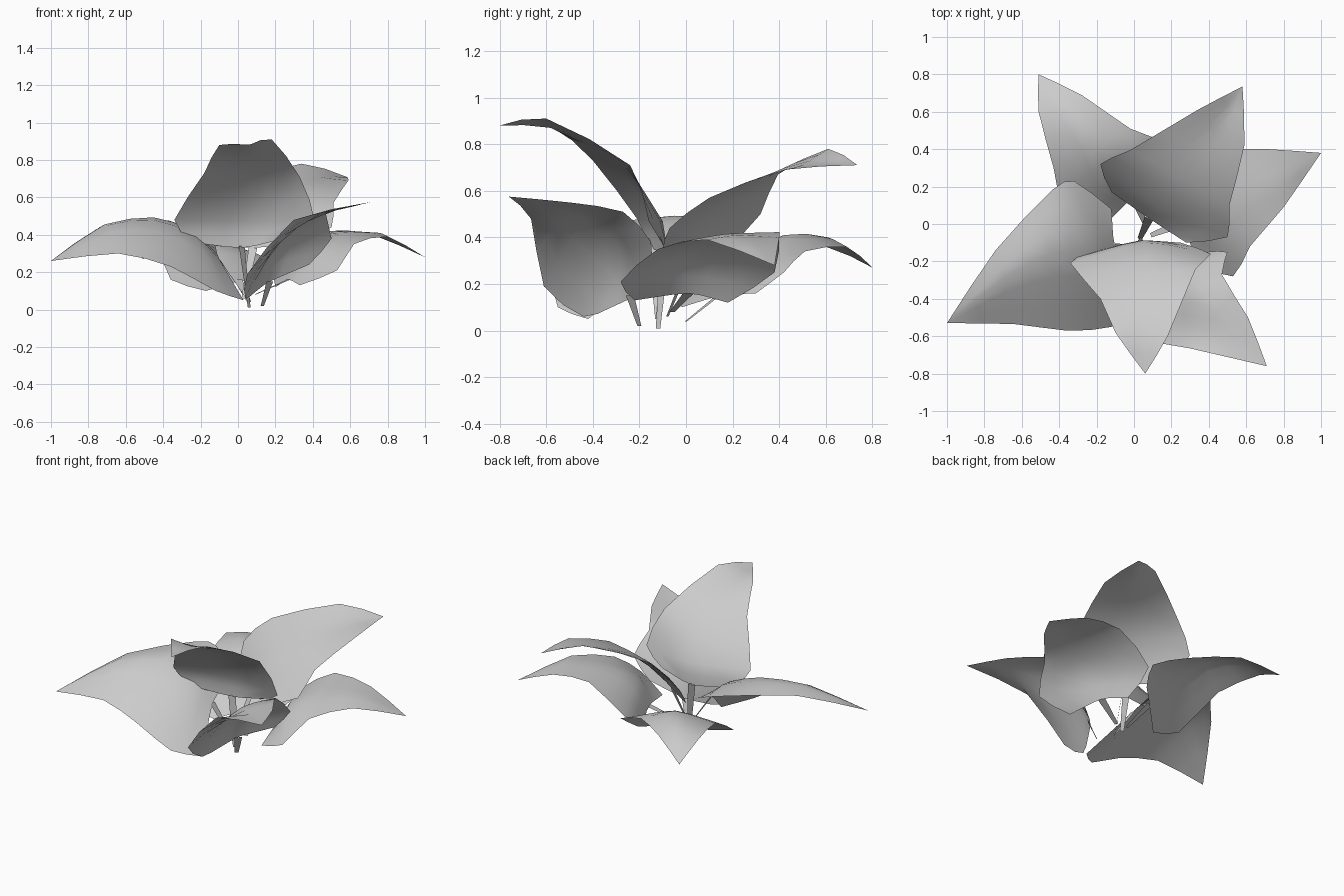
import bpy
import bmesh
from mathutils import Vector

cube = bpy.data.objects.get("Cube")
if cube:
    bpy.data.objects.remove(cube, do_unlink=True)

# One plain grey for the whole plant
grey = bpy.data.materials.new("leaf_grey")
grey.use_nodes = True
colour = (0.6, 0.6, 0.6, 1.0)
grey.diffuse_color = colour
grey.node_tree.nodes["Principled BSDF"].inputs["Base Color"].default_value = colour


def spline(points, steps):
    """Sample a smooth curve that passes through the given points."""
    first = points[0] * 2 - points[1]
    last = points[-1] * 2 - points[-2]
    padded = [first] + list(points) + [last]
    samples = []
    for i in range(len(points) - 1):
        p, q, r, s = padded[i:i + 4]
        for k in range(steps):
            t = k / steps
            start, end = (r - p) * 0.35, (s - q) * 0.35
            samples.append(q + start * t
                           + ((r - q) * 3 - start * 2 - end) * t ** 2
                           + ((q - r) * 2 + start + end) * t ** 3)
    samples.append(points[-1].copy())
    return samples


def finish(name, bm):
    mesh = bpy.data.meshes.new(name)
    bm.to_mesh(mesh)
    bm.free()
    mesh.materials.append(grey)
    for poly in mesh.polygons:
        poly.use_smooth = True
    obj = bpy.data.objects.new(name, mesh)
    bpy.context.collection.objects.link(obj)


def leaf(name, heel, lobes, sides, shoulders, tip):
    """Loft a blade through four cross-sections (edge, midrib, edge) to its tip."""
    sections = [[Vector(p) for p in row] for row in (heel, lobes, sides, shoulders)]
    sections.append([Vector(tip)] * 3)
    lengthwise = [spline(line, 2) for line in zip(*sections)]
    bm = bmesh.new()
    grid = [[bm.verts.new(p) for p in spline(row, 3)] for row in zip(*lengthwise)]
    for low, high in zip(grid, grid[1:]):
        for i in range(len(low) - 1):
            bm.faces.new((low[i], low[i + 1], high[i + 1], high[i]))
    bmesh.ops.remove_doubles(bm, verts=bm.verts, dist=0.001)
    bm.normal_update()
    # Upper side of every blade faces the sky
    if sum(f.normal.z * f.calc_area() for f in bm.faces) < 0:
        bmesh.ops.reverse_faces(bm, faces=bm.faces)
    finish(name, bm)


def stalk(name, foot, top):
    """Flat ribbon that widens from the ground to the heel of a blade."""
    foot, top = Vector(foot), Vector(top)
    across = (top - foot).cross(Vector((0, 0, 1))).normalized()
    bm = bmesh.new()
    corners = (foot - across * 0.012, foot + across * 0.012,
               top + across * 0.025, top - across * 0.025)
    bm.faces.new([bm.verts.new(p) for p in corners])
    bm.normal_update()
    if any(f.normal.z < 0 for f in bm.faces):
        bmesh.ops.reverse_faces(bm, faces=bm.faces)
    finish(name, bm)


# Tall blade arching forward
leaf("front_leaf",
     heel=((-.25, -.16, .36), (.02, -.09, .33), (.25, -.1, .38)),
     lobes=((-.34, -.21, .48), (.07, -.1, .47), (.41, -.16, .47)),
     sides=((-.18, -.4, .73), (.06, -.28, .71), (.33, -.24, .71)),
     shoulders=((-.1, -.58, .88), (.06, -.58, .87), (.18, -.6, .91)),
     tip=(.06, -.8, .88))
stalk("front_stalk", (.06, -.12, .01), (.02, -.09, .34))

# Broad blade rising to the back left
leaf("back_left_leaf",
     heel=((-.12, .17, .34), (.08, .03, .33), (.28, -.1, .35)),
     lobes=((-.18, .32, .5), (.15, .08, .46), (.5, -.07, .44)),
     sides=((-.02, .395, .67), (.25, .25, .63), (.51, .1, .57)),
     shoulders=((.34, .61, .78), (.44, .5, .71), (.59, .42, .69)),
     tip=(.58, .735, .71))
stalk("back_left_stalk", (.03, -.08, .06), (.08, .03, .33))

# Low drooping blade on the left
leaf("left_leaf",
     heel=((.2, .18, .12), (.27, .01, .16), (.33, -.22, .13)),
     lobes=((.2, .38, .25), (.37, 0, .31), (.53, -.28, .21)),
     sides=((.45, .4, .42), (.53, .12, .4), (.62, -.12, .35)),
     shoulders=((.72, .4, .4), (.76, .22, .41), (.8, .09, .39)),
     tip=(1, .38, .28))
stalk("left_stalk", (.09, -.06, .08), (.27, .01, .16))

# Tilted blade at the front left
leaf("front_left_leaf",
     heel=((.1, -.32, .1), (.17, -.22, .15), (.38, -.15, .24)),
     lobes=((.04, -.44, .06), (.2, -.28, .32), (.5, -.15, .38)),
     sides=((.05, -.61, .19), (.33, -.43, .47), (.47, -.27, .51)),
     shoulders=((.3, -.665, .48), (.5, -.58, .525), (.61, -.5, .55)),
     tip=(.71, -.76, .575))
stalk("front_left_stalk", (.13, -.2, .02), (.17, -.24, .15))

# Largest blade, spreading right
leaf("right_leaf",
     heel=((.03, -.42, .05), (-.1, -.13, .27), (-.12, .08, .34)),
     lobes=((-.12, -.55, .1), (-.23, -.14, .4), (-.32, .23, .46)),
     sides=((-.36, -.57, .23), (-.45, -.16, .48), (-.44, .18, .48)),
     shoulders=((-.64, -.535, .3), (-.7, -.29, .45), (-.74, -.14, .44)),
     tip=(-1, -.53, .26))
stalk("right_stalk", (.05, -.12, .05), (-.1, -.13, .27))

# Low drooping blade at the back right
leaf("back_right_leaf",
     heel=((-.17, -.02, .1), (0, .15, .15), (.15, .3, .16)),
     lobes=((-.36, 0, .16), (-.1, .25, .3), (.2, .42, .25)),
     sides=((-.43, .3, .34), (-.21, .42, .41), (-.02, .51, .34)),
     shoulders=((-.51, .6, .36), (-.36, .61, .4), (-.28, .69, .36)),
     tip=(-.51, .8, .27))
stalk("back_right_stalk", (.06, 0, .04), (0, .15, .16))
